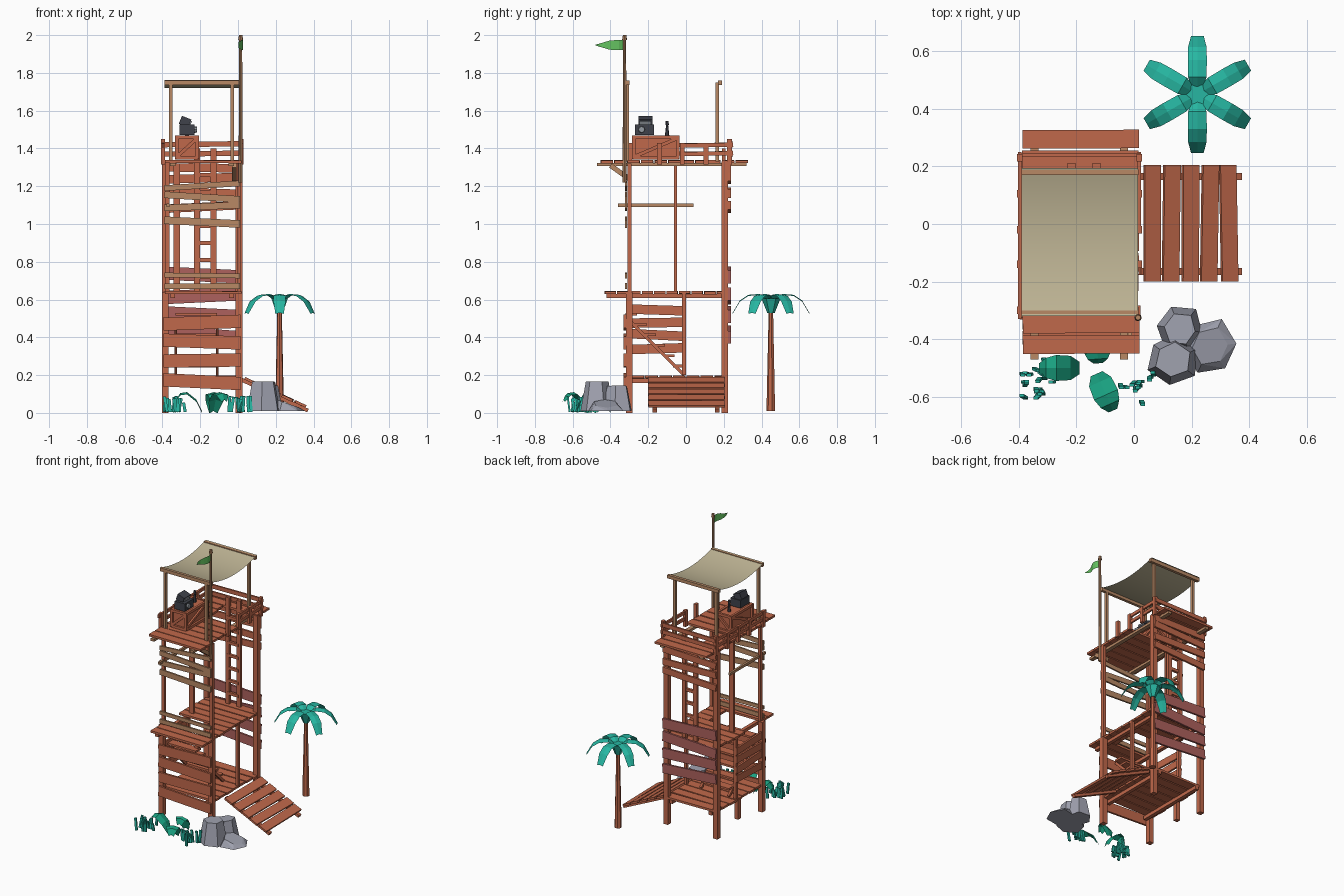
import bpy, bmesh, math, random
from mathutils import Vector, Matrix
random.seed(4)


def mat(name, r, g, b):
    m = bpy.data.materials.new(name)
    m.diffuse_color = (r, g, b, 1)
    return m


RED = mat("red_wood", 0.53, 0.14, 0.07)
MAUVE = mat("mauve_wood", 0.42, 0.12, 0.11)
TAN = mat("tan_wood", 0.48, 0.25, 0.13)
CLOTH = mat("cloth", 0.52, 0.46, 0.30)
LEAF = mat("palm_leaf", 0.02, 0.47, 0.36)
FERN = mat("fern_leaf", 0.01, 0.36, 0.22)
FLAG = mat("flag_green", 0.13, 0.55, 0.12)
STONE = mat("stone", 0.35, 0.36, 0.43)
DARK = mat("dark_metal", 0.05, 0.055, 0.07)
LENS = mat("lens", 0.3, 0.33, 0.36)


def finish(name, bm, m):
    me = bpy.data.meshes.new(name)
    bm.to_mesh(me)
    bm.free()
    ob = bpy.data.objects.new(name, me)
    bpy.context.collection.objects.link(ob)
    me.materials.append(m)
    return ob


def bar(name, a, b, w, t, m, up=(0, 0, 1)):
    """Beam from a to b; w across, t along the up direction."""
    a, b = Vector(a), Vector(b)
    d = (b - a).normalized()
    u = Vector(up)
    if abs(d.dot(u)) > 0.95:
        u = Vector((0, 1, 0))
    s = u.cross(d).normalized()
    u = d.cross(s)
    rot = Matrix((d, s, u)).transposed().to_4x4()
    bm = bmesh.new()
    bmesh.ops.create_cube(bm, size=1, matrix=Matrix.Translation((a + b) / 2) @ rot
                          @ Matrix.Diagonal(((b - a).length, w, t, 1)))
    return finish(name, bm, m)


def box(name, c, s, m):
    x, y, z = c
    return bar(name, (x - s[0] / 2, y, z), (x + s[0] / 2, y, z), s[1], s[2], m)


def cone(name, a, b, r1, r2, n, m):
    a, b = Vector(a), Vector(b)
    bm = bmesh.new()
    q = (b - a).to_track_quat('Z', 'Y').to_matrix().to_4x4()
    bmesh.ops.create_cone(bm, cap_ends=True, segments=n, radius1=r1, radius2=r2,
                          depth=(b - a).length, matrix=Matrix.Translation((a + b) / 2) @ q)
    return finish(name, bm, m)


def strip(name, rows, m):
    """Sheet through rows of points."""
    bm = bmesh.new()
    vs = [[bm.verts.new(p) for p in r] for r in rows]
    for r, q in zip(vs, vs[1:]):
        for i in range(len(r) - 1):
            bm.faces.new((r[i], q[i], q[i + 1], r[i + 1]))
    return finish(name, bm, m)


def deck(name, y0, y1, n, z, hatch=None):
    """Planks along x; hatch = (y from, y to, x from, x to) shortens those planks."""
    step = (y1 - y0) / n
    for i in range(n):
        y = y0 + (i + 0.5) * step
        x0, x1 = -0.39, 0.015
        if hatch and hatch[0] < y < hatch[1]:
            x0, x1 = hatch[2:]
        j = random.uniform(-0.006, 0.006)
        bar(name, (x0 + j, y, z + j * .3), (x1 + j, y + j * .5, z - j * .3), step * 0.9, 0.015, RED)


# corner posts
for x in (-0.385, 0.005):
    bar("front_leg", (x, -0.30, 0), (x, -0.30, 0.64), 0.035, 0.035, RED)
    bar("front_upper_post", (x * .97, -0.30, 0.64), (x * .97, -0.30, 1.32), 0.022, 0.022, RED)
    bar("back_post", (x, 0.205, 0), (x, 0.205, 1.33), 0.035, 0.035, RED)
    bar("middle_post", (x, -0.01, 0.20), (x, -0.01, 0.64), 0.02, 0.02, RED)
bar("middle_leg", (-0.385, -0.03, 0.05), (-0.385, -0.03, 0.19), 0.03, 0.03, RED)
bar("upper_middle_post", (-0.325, -0.055, 0.64), (-0.325, -0.055, 1.32), 0.035, 0.016, RED)

# three decks and their beams
deck("ground_deck", -0.29, 0.22, 7, 0.19)
deck("middle_deck", -0.435, 0.225, 10, 0.637, (-0.28, -0.1, -0.10, 0.015))
deck("top_deck", -0.455, 0.33, 11, 1.33, (-0.02, 0.18, -0.39, -0.24))
for x in (-0.345, -0.035):
    bar("ground_beam", (x, -0.3, 0.17), (x, 0.22, 0.17), 0.025, 0.025, RED)
    bar("middle_beam", (x, -0.42, 0.618), (x, 0.22, 0.618), 0.025, 0.022, RED)
    bar("top_beam", (x, -0.47, 1.315), (x, 0.32, 1.315), 0.028, 0.018, TAN)
bar("top_brace", (-0.02, -0.40, 1.31), (-0.02, -0.295, 1.235), 0.026, 0.026, TAN)

# front boards, lower and upper: left z, right z, height
for l, r, h in ((0.175, 0.155, 0.07), (0.275, 0.28, 0.07), (0.385, 0.37, 0.07), (0.47, 0.485, 0.07)):
    bar("front_low_board", (-0.395, -0.325, l), (0.015, -0.325, r), 0.014, h, RED)
for l, r, h in ((1.19, 1.215, 0.03), (1.155, 1.13, 0.035), (1.085, 1.10, 0.035), (1.02, 1.0, 0.04),
                (0.73, 0.725, 0.025), (0.67, 0.672, 0.03)):
    bar("front_high_board", (-0.39, -0.318, l), (0.01, -0.318, r), 0.012, h, TAN)

# back boards
for l, r, h in ((0.43, 0.40, 0.065), (0.53, 0.51, 0.07), (0.61, 0.63, 0.07), (0.74, 0.72, 0.07)):
    bar("back_low_board", (-0.40, 0.23, l), (0.02, 0.23, r), 0.014, h, MAUVE)
for l, r in ((1.08, 1.10), (1.17, 1.16), (1.235, 1.25), (1.30, 1.295)):
    bar("back_high_board", (-0.40, 0.23, l), (0.02, 0.23, r), 0.014, 0.045, RED)

# left side boards and tie bar
for a, b in ((0.335, 0.345), (0.42, 0.405), (0.475, 0.48), (0.55, 0.54)):
    bar("left_board", (-0.395, -0.31, a), (-0.395, 0.0, b), 0.013, 0.05, RED)
bar("left_tie", (-0.37, -0.36, 1.10), (-0.37, 0.04, 1.10), 0.015, 0.018, TAN)

# stair between the lower decks
for x in (-0.33, -0.11):
    bar("stair_stringer", (x, -0.01, 0.20), (x, -0.31, 0.50), 0.014, 0.018, RED)
for i in range(6):
    t = (i + 0.6) / 6
    box("stair_step", (-0.22, -0.01 - 0.3 * t, 0.215 + 0.33 * t), (0.22, 0.06, 0.014), RED)

# ladder to the top deck
for x in (-0.217, -0.13):
    bar("ladder_rail", (x, 0.2, 0.64), (x, 0.2, 1.40), 0.03, 0.02, RED)
for i in range(7):
    bar("ladder_rung", (-0.217, 0.197, 0.72 + i * 0.09), (-0.13, 0.197, 0.72 + i * 0.09), 0.018, 0.02, RED)

# entry ramp
for y in (-0.165, 0.165):
    bar("ramp_stringer", (0.02, y, 0.175), (0.37, y, 0.012), 0.025, 0.02, RED)
for i in range(5):
    x = 0.063 + i * 0.0665
    z = 0.186 - (x - 0.03) * 0.466
    j = random.uniform(-0.004, 0.004)
    bar("ramp_plank", (x + j, -0.2, z), (x - j, 0.205, z), 0.061, 0.014, RED, up=(0.42, 0, 0.91))

# top railing
for x in (-0.397, 0.018):
    for y in (0.23, 0.105, -0.02, -0.14) + ((-0.30,) if x < 0 else ()):
        bar("rail_post", (x, y, 1.315), (x, y, 1.45 if y > .2 else 1.43), 0.02, 0.026, RED)
    bar("rail_low", (x, -0.02 if x > 0 else -0.31, 1.37), (x, 0.25, 1.375), 0.012, 0.022, RED)
    bar("rail_high", (x, -0.02 if x > 0 else -0.33, 1.415), (x, 0.25, 1.42), 0.012, 0.022, RED)
for z in (1.37, 1.42):
    bar("back_rail", (-0.40, 0.24, z), (0.02, 0.24, z + 0.005), 0.012, 0.028, RED)

# canopy
for y, yb in ((-0.31, -0.31), (0.165, 0.18)):
    for x in (-0.355, -0.03):
        bar("canopy_pole", (x, y, 1.33), (x, y, 1.75), 0.018, 0.018, TAN)
    bar("canopy_rod", (-0.39, yb, 1.748), (0.015, yb, 1.748), 0.02, 0.024, TAN)
rows = []
for i in range(13):
    t = i / 12
    z = 1.762 - 0.042 * 4 * t * (1 - t)
    rows.append([(0.014, -0.32 + 0.515 * t, z), (-0.39, -0.32 + 0.515 * t, z)])
cloth = strip("canopy_cloth", [r[::-1] for r in rows[::-1]], CLOTH)
for p in cloth.data.polygons:
    p.use_smooth = True

# flag
cone("flag_pole", (0.014, -0.325, 1.22), (0.014, -0.325, 1.985), 0.011, 0.008, 8, TAN)
cone("flag_knob", (0.014, -0.325, 1.975), (0.014, -0.325, 2.0), 0.013, 0.009, 8, TAN)
rows = []
for i in range(7):
    t = i / 6
    h = 0.026 * (1 - max(0, t - 0.45) / 0.55 * 0.93)
    x = 0.014 + 0.013 * math.sin(t * 6)
    y = -0.33 - 0.15 * t
    rows.append([(x, y, 1.947 + h), (x, y, 1.947 - h)])
strip("flag", rows[::-1], FLAG)

# crate with frame
cx, cy, cz, sx, sy, sz = -0.27, -0.16, 1.405, 0.11, 0.235, 0.125
box("crate", (cx, cy, cz), (sx - 0.012, sy - 0.012, sz - 0.01), RED)
for s in (-1, 1):
    X, Y = sx / 2, sy / 2
    for k in (-1, 1):
        bar("crate_edge", (cx + s * X, cy + k * Y, cz - .06), (cx + s * X, cy + k * Y, cz + .063), .018, .018, RED)
        bar("crate_side_edge", (cx + s * X, cy - Y, cz + k * .055), (cx + s * X, cy + Y, cz + k * .055), .016, .018, RED)
        bar("crate_end_edge", (cx - X, cy + s * Y, cz + k * .055), (cx + X, cy + s * Y, cz + k * .055), .016, .018, RED)
    bar("crate_side_brace", (cx + s * X, cy - Y, cz - .05), (cx + s * X, cy + Y, cz + .05), .012, .018, RED)
    bar("crate_end_brace", (cx - X, cy + s * Y, cz - .05), (cx + X, cy + s * Y, cz + .05), .012, .018, RED)

# dark device on the crate
box("device_body", (-0.27, -0.22, 1.498), (0.08, 0.10, 0.055), DARK)
cone("device_dial", (-0.235, -0.235, 1.50), (-0.218, -0.235, 1.50), 0.018, 0.016, 8, LENS)
bar("device_head", (-0.305, -0.215, 1.552), (-0.255, -0.215, 1.532), 0.075, 0.045, DARK)
bar("device_screen", (-0.257, -0.215, 1.533), (-0.25, -0.215, 1.530), 0.055, 0.03, LENS)
cone("device_lever", (-0.27, -0.10, 1.465), (-0.27, -0.10, 1.53), 0.012, 0.005, 6, DARK)
cone("device_lever_knob", (-0.27, -0.10, 1.525), (-0.27, -0.10, 1.545), 0.009, 0.008, 6, DARK)

# rocks: tapered six-sided chunks with sloping tops
for x, y, r, h, tilt, turn in ((0.135, -0.47, 0.09, 0.165, 0.0, 0.4), (0.16, -0.365, 0.085, 0.14, 0.1, 0.9),
                               (0.262, -0.425, 0.1, 0.05, -0.35, 0.1)):
    bm = bmesh.new()
    ks = [random.uniform(0.88, 1.08) for _ in range(6)]
    for f, zz, tl in ((1, 0.01, 0), (0.68, h, tilt)):
        for i, k in enumerate(ks):
            a = turn + i * math.tau / 6
            dx, dy = r * f * k * math.cos(a), r * f * k * math.sin(a)
            bm.verts.new((x + dx, y + dy, zz + tl * dx))
    bmesh.ops.convex_hull(bm, input=bm.verts[:])
    bmesh.ops.dissolve_limit(bm, angle_limit=0.15, verts=bm.verts[:], edges=bm.edges[:])
    finish("rock", bm, STONE)


# leaves made of a folded strip
def leaf(name, o, ang, prof, m, fold=0.012):
    d = Vector((math.cos(ang), math.sin(ang), 0))
    s = Vector((-d.y, d.x, 0))
    return strip(name, [[Vector(o) + d * r + s * w * k + Vector((0, 0, z - fold * abs(k))) for k in (-1, 0, 1)]
                        for r, z, w in prof], m)


# palm tree
px, py = 0.22, 0.45
cone("palm_trunk", (px, py, 0.01), (px, py, 0.6), 0.024, 0.011, 7, RED)
cone("palm_crown", (px, py, 0.53), (px, py, 0.605), 0.02, 0.05, 6, LEAF)
for i in range(6):
    leaf("palm_frond", (px, py, 0), math.pi / 2 + i * math.pi / 3,
         ((0.02, 0.60, 0.018), (0.06, 0.63, 0.032), (0.12, 0.625, 0.033), (0.165, 0.595, 0.032), (0.203, 0.53, 0.022)),
         LEAF, 0.006)

# ferns and grass in front
for x, y, a, f in ((-0.19, -0.50, math.pi, 1), (-0.13, -0.52, -1.15, 1), (-0.13, -0.40, -1.5, .6)):
    leaf("fern_leaf", (x, y, 0), a, ((0, 0.01, 0.022), (0.03 * f, 0.07, 0.042), (0.08 * f, 0.11, 0.045),
                                     (0.115 * f, 0.105, 0.035), (0.14 * f, 0.07, 0.016)), FERN)
for gx, gy in ((-0.35, -0.50), (-0.29, -0.57), (0.03, -0.53), (-0.01, -0.59), (-0.35, -0.57)):
    for i in range(6):
        x, y = gx + random.uniform(-.045, .045), gy + random.uniform(-.035, .035)
        h = random.uniform(0.04, 0.09)
        bar("grass_blade", (x, y, 0.005), (x + random.uniform(-.015, .015), y + random.uniform(-.012, .012), h), 0.016, 0.01, LEAF)
